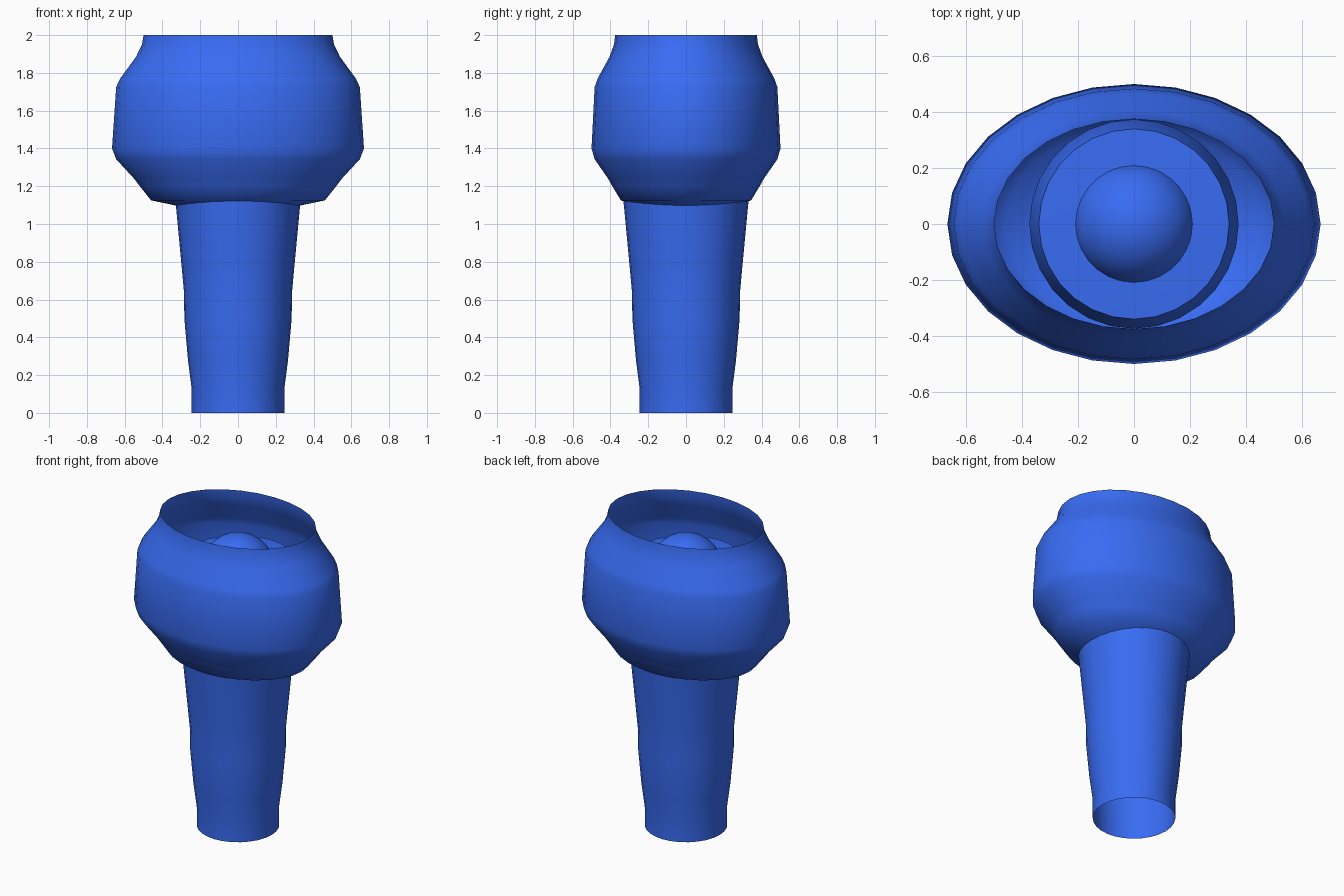
import bpy, bmesh, math

if "Cube" in bpy.data.objects:
    bpy.data.objects.remove(bpy.data.objects["Cube"])

SEGMENTS = 28

blue = bpy.data.materials.new("blue")
blue.diffuse_color = (0.04, 0.15, 0.9, 1)
blue.use_nodes = True
blue.node_tree.nodes["Principled BSDF"].inputs["Base Color"].default_value = blue.diffuse_color


def finish(obj, angle=40):
    obj.data.materials.append(blue)
    bpy.ops.object.select_all(action='DESELECT')
    obj.select_set(True)
    bpy.context.view_layer.objects.active = obj
    bpy.ops.object.shade_smooth_by_angle(angle=math.radians(angle))


def lathe(name, profile, y_scale=1.0, angle=40):
    """Turn an (r, z) profile round z; y_scale makes it oval."""
    bm = bmesh.new()
    verts = [bm.verts.new((r, 0, z)) for r, z in profile]
    edges = [bm.edges.new(pair) for pair in zip(verts, verts[1:])]
    bmesh.ops.spin(bm, geom=verts + edges, cent=(0, 0, 0), axis=(0, 0, 1),
                   angle=math.tau, steps=SEGMENTS)
    bmesh.ops.remove_doubles(bm, verts=bm.verts, dist=1e-4)
    for v in bm.verts:
        v.co.y *= y_scale
    bmesh.ops.recalc_face_normals(bm, faces=bm.faces)
    mesh = bpy.data.meshes.new(name)
    bm.to_mesh(mesh)
    bm.free()
    obj = bpy.data.objects.new(name, mesh)
    bpy.context.collection.objects.link(obj)
    finish(obj, angle)


# Oval outer shell, open at the top, shallow cone underneath
lathe("oval_shell", [
    (0.0, 1.03), (0.46, 1.125), (0.52, 1.20), (0.55, 1.24), (0.645, 1.343),
    (0.667, 1.40), (0.645, 1.725), (0.624, 1.77), (0.54, 1.885),
    (0.508, 1.952), (0.50, 2.0)], y_scale=0.75, angle=60)

# Round stem, open at the bottom, rising inside the shell to a flat shoulder
lathe("stem", [
    (0.245, 0.0), (0.245, 0.125), (0.265, 0.28), (0.284, 0.50), (0.286, 0.64),
    (0.297, 0.76), (0.328, 1.09), (0.357, 1.35), (0.374, 1.55),
    (0.34, 1.735), (0.0, 1.75)])

# Ball seated in the shoulder
bpy.ops.mesh.primitive_uv_sphere_add(segments=SEGMENTS, ring_count=16,
                                     radius=0.22, location=(0, 0, 1.675))
ball = bpy.context.object
ball.name = "ball"
finish(ball)
